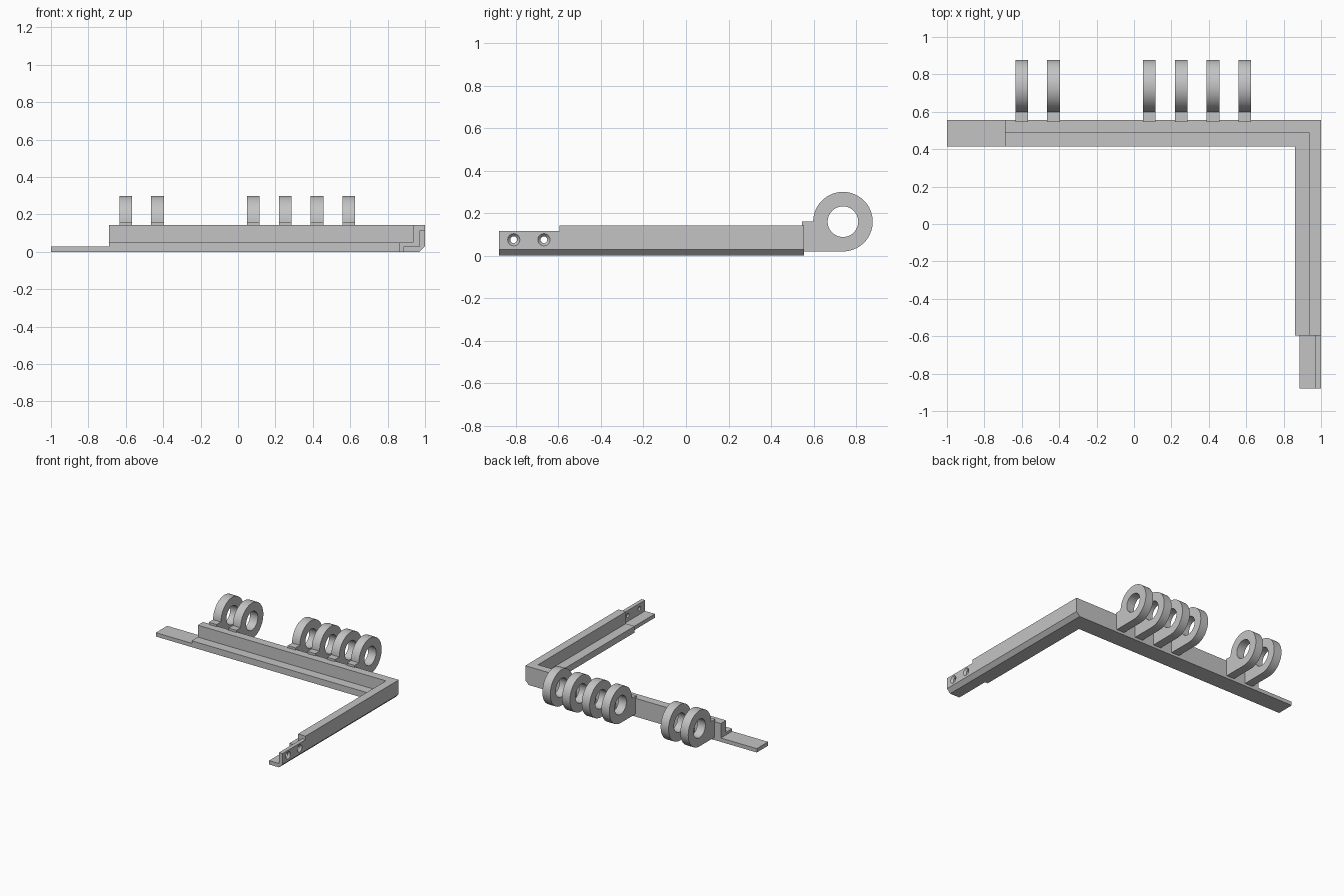
import bpy, bmesh, math

cube = bpy.data.objects.get("Cube")
if cube:
    bpy.data.objects.remove(cube, do_unlink=True)

grey = bpy.data.materials.new("plain grey")
grey.use_nodes = True
grey.diffuse_color = (0.55, 0.55, 0.55, 1)
grey.node_tree.nodes["Principled BSDF"].inputs["Base Color"].default_value = (0.55, 0.55, 0.55, 1)

OUT_X, OUT_Y = 1.0, 0.555          # outer faces of the corner
ARM_END, TAB_END = -0.595, -0.88
BAR_START = -0.69


def finish(name, bm):
    bmesh.ops.recalc_face_normals(bm, faces=bm.faces)
    mesh = bpy.data.meshes.new(name)
    bm.to_mesh(mesh)
    bm.free()
    obj = bpy.data.objects.new(name, mesh)
    bpy.context.collection.objects.link(obj)
    mesh.materials.append(grey)
    return obj


def loft(name, rings):
    """Skin matching closed loops of points and cap both ends."""
    bm = bmesh.new()
    loops = [[bm.verts.new(p) for p in ring] for ring in rings]
    for a, b in zip(loops, loops[1:]):
        for i in range(len(a)):
            j = (i + 1) % len(a)
            bm.faces.new((a[i], a[j], b[j], b[i]))
    bm.faces.new(loops[0])
    bm.faces.new(loops[-1])
    return finish(name, bm)


def along_y(name, profile, y0, y1):
    return loft(name, [[(x, y, z) for x, z in profile] for y in (y0, y1)])


def along_x(name, profile, x0, x1):
    return loft(name, [[(x, y, z) for y, z in profile] for x in (x0, x1)])


def circle(cy, cz, r, n):
    return [(cy + r * math.cos(2 * math.pi * i / n), cz + r * math.sin(2 * math.pi * i / n))
            for i in range(n)]


def cut(target, cutter):
    cutter.hide_render = True
    mod = target.modifiers.new("cut", "BOOLEAN")
    mod.operation, mod.solver, mod.object = "DIFFERENCE", "EXACT", cutter
    bpy.context.view_layer.objects.active = target
    bpy.ops.object.modifier_apply(modifier=mod.name)
    bpy.data.objects.remove(cutter, do_unlink=True)


# Corner frame: stepped section swept round a mitred corner
section = [(0, 0), (0, 0.143), (0.075, 0.143), (0.075, 0.05), (0.14, 0.05), (0.14, 0)]
section = [(min(d, 0.065) if 0 < d < 0.1 else d, z) for d, z in section]
frame = loft("corner_frame", [
    [(BAR_START, OUT_Y - d, z) for d, z in section],
    [(OUT_X - d, OUT_Y - d, z) for d, z in section],
    [(OUT_X - d, ARM_END, z) for d, z in section]])

# Chamfer under the outside of the arm
cut(frame, along_y("chamfer_cutter", [(0.96, -0.01), (1.01, -0.01), (1.01, 0.04)], -1, 0.7))

# Thin strip at the free end of the bar
along_x("end_strip", [(0.415, 0), (OUT_Y, 0), (OUT_Y, 0.03), (0.415, 0.03)], -1, BAR_START)

# Stepped tab at the end of the arm, with two countersunk holes
tab = along_y("arm_tab", [(0.885, 0), (0.97, 0), (1, 0.03), (1, 0.115),
                          (0.97, 0.115), (0.97, 0.03), (0.885, 0.03)], TAB_END, ARM_END)
for y in (-0.81, -0.668):
    stations = [(0.95, 0.016), (0.985, 0.016), (1, 0.029), (1.01, 0.029)]
    cut(tab, loft("hole_cutter", [[(x, cy, cz) for cy, cz in circle(y, 0.075, r, 16)]
                                  for x, r in stations]))

# Hinge loops: ring with a flat-bottomed lug reaching onto the bar
CY, CZ, R = 0.738, 0.16, 0.14
N = 48
arc = [(CY + R * math.cos(a), CZ + R * math.sin(a))
       for a in (math.pi - 1.5 * math.pi * i / N for i in range(N + 1))]
outline = arc + [(0.545, CZ - R), (0.545, CZ)]
for i, x in enumerate((-0.6, -0.43, 0.082, 0.252, 0.422, 0.592)):
    loop = along_x(f"hinge_loop_{i + 1}", outline, x - 0.034, x + 0.034)
    cut(loop, along_x("bore_cutter", circle(CY, CZ, 0.072, N), x - 0.1, x + 0.1))
    bpy.ops.object.select_all(action="DESELECT")
    loop.select_set(True)
    bpy.context.view_layer.objects.active = loop
    bpy.ops.object.shade_smooth_by_angle(angle=math.radians(30))
